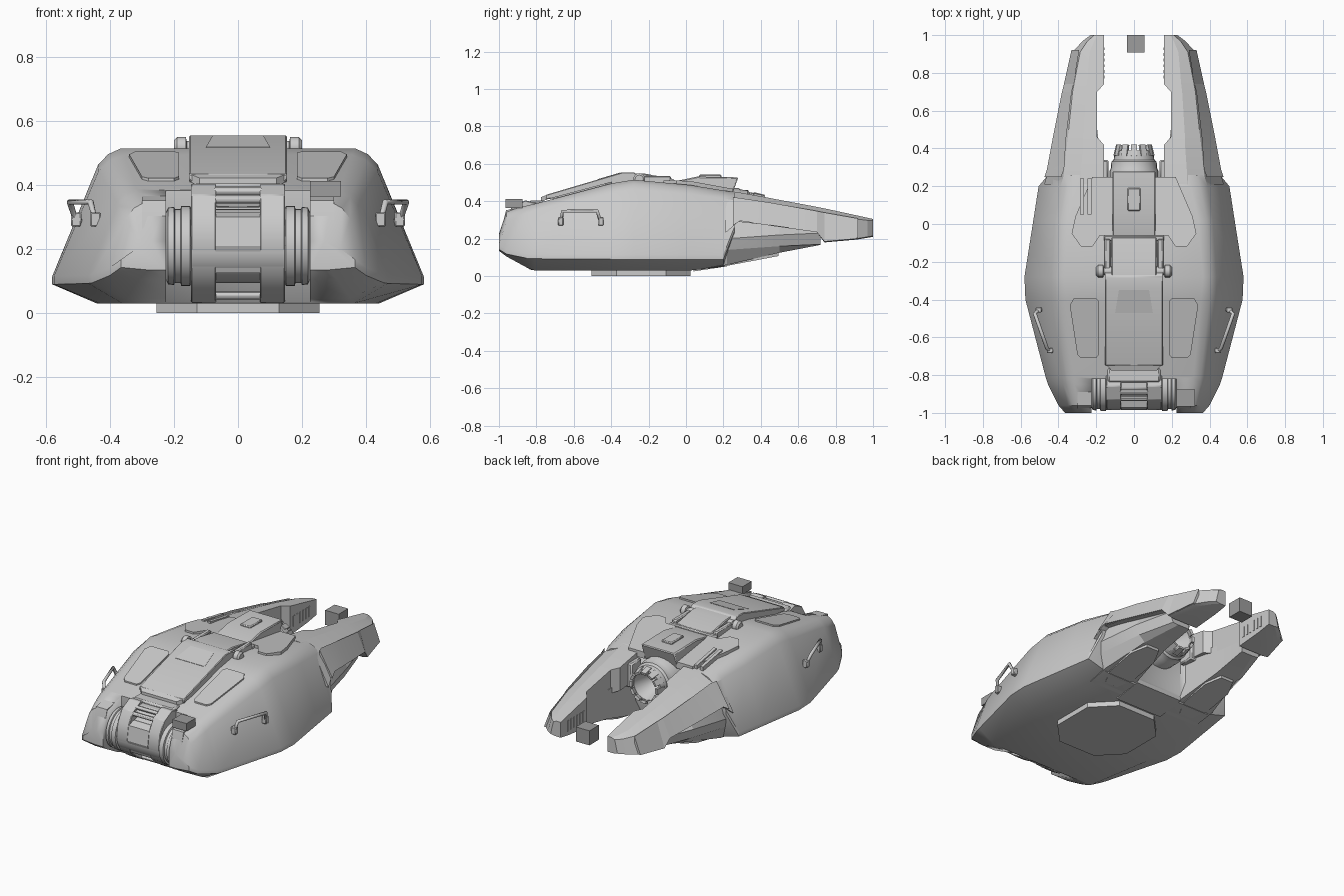
import bpy, bmesh, math
from mathutils import Vector, Matrix

old = bpy.data.objects.get("Cube")
if old:
    bpy.data.objects.remove(old, do_unlink=True)


def material(name, value):
    m = bpy.data.materials.new(name)
    m.use_nodes = True
    color = (value, value, value, 1)
    m.diffuse_color = color
    m.node_tree.nodes["Principled BSDF"].inputs["Base Color"].default_value = color
    return m


ARMOUR = material("light grey armour", 0.6)
DARK = material("dark grey block", 0.34)


def finish(name, bm, mat=ARMOUR, bevel=0, angle=30):
    bmesh.ops.recalc_face_normals(bm, faces=bm.faces)
    mesh = bpy.data.meshes.new(name)
    bm.to_mesh(mesh)
    bm.free()
    ob = bpy.data.objects.new(name, mesh)
    bpy.context.collection.objects.link(ob)
    mesh.materials.append(mat)
    bpy.ops.object.select_all(action="DESELECT")
    ob.select_set(True)
    bpy.context.view_layer.objects.active = ob
    bpy.ops.object.shade_smooth_by_angle(angle=math.radians(angle))
    if bevel:
        mod = ob.modifiers.new("edge bevel", "BEVEL")
        mod.width = bevel
    return ob


def loft(name, rings, **kw):
    """Skin a series of equal-length closed rings of points."""
    bm = bmesh.new()
    rows = [[bm.verts.new(p) for p in ring] for ring in rings]
    n = len(rows[0])
    for a, b in zip(rows, rows[1:]):
        for i in range(n):
            j = (i + 1) % n
            bm.faces.new((a[i], a[j], b[j], b[i]))
    bm.faces.new(rows[0])
    bm.faces.new(rows[-1])
    return finish(name, bm, **kw)


def prism_x(name, profile, x0, x1, **kw):
    return loft(name, [[(x, y, z) for y, z in profile] for x in (x0, x1)], **kw)


def plate(name, outline, height, thick, **kw):
    """Sheet on a plan outline, following a height rule of x and y."""
    return loft(name, [[(x, y, height(x, y) + d) for x, y in outline] for d in (-thick, 0)], **kw)


def box(name, x, y, z, **kw):
    return prism_x(name, [(y[0], z[0]), (y[1], z[0]), (y[1], z[1]), (y[0], z[1])], *x, **kw)


def lathe(name, profile, centre, axis, seg=28):
    """Turn (along, radius) points around a world axis."""
    rot = Vector((0, 0, 1)).rotation_difference(Vector(axis)).to_matrix()
    rings = [[Vector(centre) + rot @ Vector((r * math.cos(t), r * math.sin(t), a))
              for t in (math.tau * i / seg for i in range(seg))] for a, r in profile]
    return loft(name, rings)


def tube(name, points, radius):
    cu = bpy.data.curves.new(name, "CURVE")
    cu.dimensions = "3D"
    cu.bevel_depth = radius
    cu.bevel_resolution = 2
    cu.use_fill_caps = True
    sp = cu.splines.new("POLY")
    sp.points.add(len(points) - 1)
    for p, co in zip(sp.points, points):
        p.co = (*co, 1)
    ob = bpy.data.objects.new(name, cu)
    bpy.context.collection.objects.link(ob)
    cu.materials.append(ARMOUR)


def cut(ob, x, y, z):
    tool = box("cutter", x, y, z)
    tool.hide_render = True
    mod = ob.modifiers.new("cut", "BOOLEAN")
    mod.object = tool
    mod.solver = "EXACT"
    bpy.context.view_layer.objects.active = ob
    bpy.ops.object.modifier_apply(modifier="cut")
    bpy.data.objects.remove(tool, do_unlink=True)


# Main hull: y, then bottom, belt, shoulder and roof widths and heights
def hull_ring(y, xb, zb, xw, zl, xs, zs, xr, zr):
    half = [(xb, zb), (xw, zl), (xw, zl + 0.025), (xs, zs),
            ((xs + xr) / 2 + 0.005, (zs + zr) / 2 + 0.007), (xr, zr)]
    return [(x, y, z) for x, z in half] + [(-x, y, z) for x, z in reversed(half)]


hull = loft("hull", [hull_ring(*s) for s in (
    (-1, .28, .135, .365, .143, .32, .2, .27, .225),
    (-.96, .31, .105, .40, .118, .35, .295, .29, .347),
    (-.85, .35, .045, .455, .095, .375, .335, .315, .377),
    (-.81, .36, .03, .468, .093, .38, .35, .315, .386),
    (-.4, .43, .03, .575, .09, .435, .445, .355, .495),
    (-.28, .44, .03, .58, .09, .437, .463, .365, .515),
    (.02, .405, .03, .533, .09, .418, .437, .34, .487),
    (.2, .36, .05, .505, .09, .39, .415, .3, .458),
    (.26, .32, .16, .455, .24, .37, .405, .29, .448))])
cut(hull, (-.225, .225), (-1.2, -.82), (-.1, .6))
cut(hull, (-.16, .16), (.22, .4), (-.1, .6))
bpy.ops.object.shade_smooth_by_angle(angle=math.radians(15))


# Octagonal belly plate and the ramp behind it
def octagon(cx, cy, rx, ry, k=0.5):
    pts = [(1, -k), (1, k), (k, 1), (-k, 1), (-1, k), (-1, -k), (-k, -1), (k, -1)]
    return [(cx + rx * a, cy + ry * b) for a, b in pts]


plate("belly_plate", octagon(0, -.24, .255, .265), lambda x, y: .032, .032)
plate("rear_ramp", [(-.16, .04), (.16, .04), (.16, .22), (-.16, .22)],
      lambda x, y: .05 + (y - .04) * .15, .025)


# Roof slope ahead of the ridge
def slope(x, y):
    return .375 + (y + .85) * .267


# Hinged front hatch with its chamfered lip and raised centre
prism_x("front_hatch", [(-.75, .41), (-.75, .434), (-.72, .443), (-.34, .555), (-.28, .555),
                        (-.24, .53), (-.24, .48)], -.153, .153, bevel=.004)
plate("hatch_lip", [(-.153, -.74), (-.12, -.775), (.12, -.775), (.153, -.74)],
      lambda x, y: .432 + (y + .75) * .4, .025)
plate("hatch_centre", [(-.1, -.47), (-.08, -.35), (.08, -.35), (.1, -.47)],
      lambda x, y: .555 + (y + .34) * .295 + .002, .01)
prism_x("hinge_plate", [(-.29, .49), (-.29, .55), (-.22, .548), (-.07, .52), (-.07, .46)],
        -.12, .12, bevel=.005)
box("hinge_rear_bar", (-.16, .16), (-.09, -.06), (.46, .518), bevel=.006)

# Rear deck housing with its small cover
prism_x("deck_housing", [(-.07, .44), (-.07, .505), (.06, .532), (.28, .528), (.24, .42)],
        -.115, .115, bevel=.006)
box("deck_cover", (-.035, .035), (.07, .19), (.52, .542), bevel=.005)

# Engine nozzle with petals around the rim
lathe("engine_nozzle", [(-.06, .13), (.06, .13), (.075, .122), (.11, .12), (.12, .108), (.17, .1),
                        (.17, .085), (.09, .06), (.04, .03)], (0, .22, .34), (0, 1, 0))
for i in range(12):
    bm = bmesh.new()
    bmesh.ops.create_cube(bm, size=1, matrix=Matrix.Translation((0, .39, .34))
                          @ Matrix.Rotation(math.tau * i / 12, 4, "Y")
                          @ Matrix.Translation((0, 0, .094))
                          @ Matrix.Rotation(-.25, 4, "X")
                          @ Matrix.Diagonal((.034, .06, .016, 1)))
    finish("nozzle_petal", bm)

# Gun mantlet: turned barrel and a curved shield, notched above and below
barrel = [(-.225, .08), (-.225, .105), (-.218, .12), (-.2, .122), (-.197, .115), (-.18, .115),
          (-.177, .125), (-.15, .125), (-.145, .115)]
lathe("mantlet_barrel", barrel + [(-a, r) for a, r in reversed(barrel)],
      (0, -.865, .21), (1, 0, 0), 36)
shield = [(-.80, .39), (-.86, .405), (-.93, .37), (-.972, .30), (-.985, .21), (-.95, .12),
          (-.89, .07), (-.83, .033), (-.81, .033), (-.81, .1)]
for s in (-1, 1):
    prism_x("mantlet_cheek", shield, s * .068, s * .147, bevel=.004)
prism_x("mantlet_face", [(-.80, .29), (-.93, .315), (-.972, .30), (-.986, .21), (-.95, .125),
                         (-.80, .12)], -.07, .07)
prism_x("mantlet_brow", [(-.82, .33), (-.9, .33), (-.91, .36), (-.87, .39), (-.82, .39)],
        -.07, .07, bevel=.004)
for y, z in ((-.925, .355), (-.89, .38), (-.84, .055)):
    lathe("mantlet_bar", [(-.075, .012), (.075, .012)], (0, y, z), (1, 0, 0), 12)
box("mantlet_cowl", (-.14, .14), (-.84, -.76), (.3, .405), bevel=.01)


# Rear pod ring: inner wall x, bottom, top, ridge, shoulder and outer skirt
def pod_ring(s, y, xi, zb, zt, xr, xm, zm, xo, zo):
    pts = [(xi, zb), (xi, zt), (xr, zt), (xm, zm), (xo, zo), (xo - .03, min(zo, zb))]
    return [(s * x, y, z) for x, z in pts]


for s in (-1, 1):
    # Rear pods, notched on the inside, with a dropped tip
    loft("rear_pod", [pod_ring(s, *p) for p in (
        (.21, .16, .25, .458, .28, .38, .41, .475, .23),
        (.28, .16, .29, .448, .28, .37, .405, .455, .29),
        (.42, .16, .28, .423, .27, .355, .385, .43, .275),
        (.46, .195, .27, .415, .27, .35, .38, .42, .268),
        (.70, .195, .24, .37, .255, .325, .34, .375, .235),
        (.74, .16, .18, .362, .25, .318, .333, .365, .185),
        (.91, .16, .195, .325, .235, .285, .305, .327, .2),
        (.97, .16, .205, .312, .21, .245, .298, .27, .21),
        (1, .16, .21, .305, .19, .21, .297, .23, .215))], angle=12)

    # Raised outer armour along each pod
    def flank(y, xa, za, xo, zo):
        return [(s * x, y, z) for x, z in
                ((xa, za), (xa, za - .06), (xo - .03, zo), (xo + .006, zo))]
    loft("pod_armour", [flank(*p) for p in (
        (.25, .385, .422, .468, .27), (.29, .37, .417, .455, .295), (.45, .36, .393, .425, .272),
        (.7, .33, .348, .375, .237), (.74, .32, .34, .365, .187), (.92, .29, .308, .325, .203))],
         angle=12)
    # Lower arm beneath each pod
    loft("lower_arm", [[(s * x, y, z) for x, z in
                        ((xi, zb), (xi, zt), (xo - .04, zt), (xo, zm), (xo - .02, zm - .06),
                         (xo - .06, zb))] for y, xi, xo, zb, zm, zt in (
        (.08, .16, .45, .035, .2, .35), (.22, .16, .455, .06, .2, .34),
        (.5, .195, .4, .125, .22, .3), (.72, .195, .335, .167, .23, .25))], angle=15)
    plate("underside_panel", octagon(s * .275, .31, .085, .185),
          lambda x, y: .06 + (y - .13) * .19, .022)
    for i in range(6):
        box("pod_rib", (s * .157, s * .165), (.77 + i * .03, .785 + i * .03), (.225, .29))
    box("bay_bracket", (s * .135, s * .22), (.24, .34), (.27, .42), bevel=.008)
    # Roof panels, deck flanks and hatch hinge knuckles
    plate("roof_panel", [(s * x, y) for x, y in (
        (.185, -.69), (.2, -.71), (.28, -.71), (.3, -.69), (.34, -.43), (.32, -.395),
        (.2, -.395), (.185, -.41))], lambda x, y: slope(x, y) + .009, .018)
    plate("deck_flank", [(s * x, y) for x, y in (
        (.11, -.06), (.18, -.06), (.22, -.12), (.28, -.12), (.33, -.05), (.31, .04),
        (.22, .25), (.11, .25))], lambda x, y: .512 - max(y, 0) * .18, .04)
    lathe("hatch_hinge", [(.115, .02), (.12, .025), (.15, .025), (.152, .02), (.16, .02),
                          (.163, .032), (.19, .032), (.2, .022)],
          (0, -.25, .518), (s, 0, 0), 16)
    box("hinge_arm", (s * .125, s * .155), (-.26, -.08), (.48, .535), bevel=.006)
    # Nose guard beside the mantlet
    prism_x("nose_guard", [(-.995, .14), (-.995, .222), (-.962, .352), (-.82, .38), (-.82, .05)],
            s * .225, s * .3)
    # Grab handle with feet
    feet = [(s * .42, -.675, .285), (s * .445, -.67, .285), (s * .46, -.66, .347),
            (s * .525, -.475, .347), (s * .505, -.455, .285), (s * .47, -.45, .285)]
    tube("grab_handle", feet, .01)
    for x, y, z in (feet[1], feet[4]):
        box("handle_foot", (x - .016, x + .016), (y - .014, y + .014), (z - .015, z + .03),
            bevel=.004)

# Deck louvres on the model's right
for x in (-.27, -.23):
    plate("deck_louvre", [(x - .015, .05), (x + .005, .05), (x + .005, .24), (x - .015, .24)],
          lambda x, y: .52 - y * .18, .04)

# Loose marker blocks fore and aft
box("front_block", (.225, .322), (-.965, -.875), (.365, .413), mat=DARK)
box("rear_block", (-.037, .056), (.908, 1), (.215, .305), mat=DARK)
